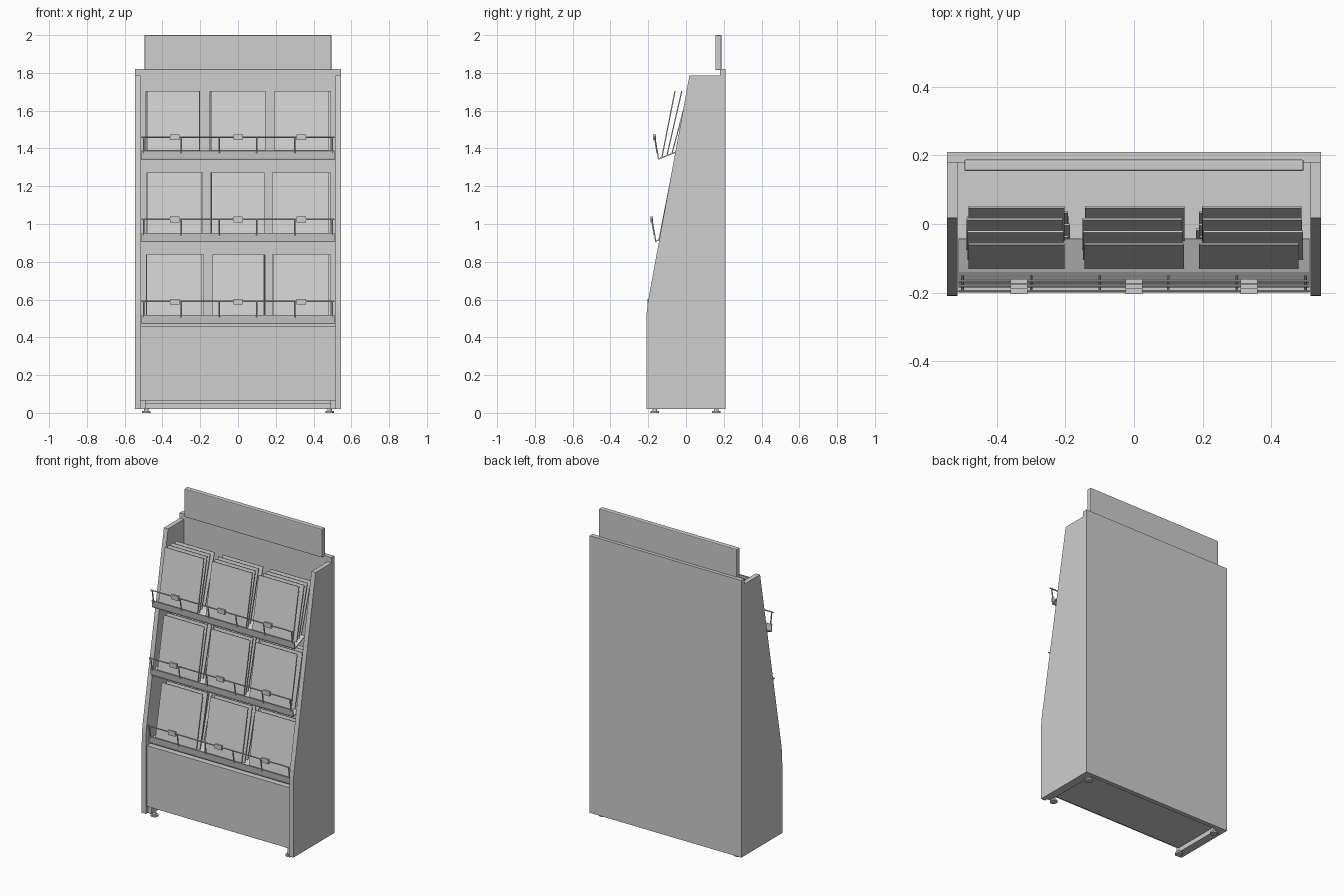
import bpy, bmesh, math, random
from mathutils import Vector

random.seed(4)
if "Cube" in bpy.data.objects:
    bpy.data.objects.remove(bpy.data.objects["Cube"])

grey = bpy.data.materials.new("light grey")
grey.use_nodes = True
GREY = (0.62, 0.62, 0.62, 1)
grey.diffuse_color = GREY
grey.node_tree.nodes["Principled BSDF"].inputs["Base Color"].default_value = GREY


def finish(name, bm):
    bmesh.ops.recalc_face_normals(bm, faces=bm.faces)
    mesh = bpy.data.meshes.new(name)
    bm.to_mesh(mesh)
    bm.free()
    mesh.materials.append(grey)
    obj = bpy.data.objects.new(name, mesh)
    bpy.context.collection.objects.link(obj)
    return obj


def extrude(name, profile, x0, x1):
    """Extrude a closed (y, z) profile from x0 to x1."""
    bm = bmesh.new()
    face = bm.faces.new([bm.verts.new((x0, y, z)) for y, z in profile])
    new = bmesh.ops.extrude_face_region(bm, geom=[face])["geom"]
    verts = [v for v in new if isinstance(v, bmesh.types.BMVert)]
    bmesh.ops.translate(bm, verts=verts, vec=(x1 - x0, 0, 0))
    return finish(name, bm)


def box(name, x, y, z):
    return extrude(name, [(y[0], z[0]), (y[1], z[0]), (y[1], z[1]), (y[0], z[1])], *x)


def slab(name, x, a, b, thick):
    """Thin tilted sheet running from point a to point b in the y-z plane."""
    a, b = Vector(a), Vector(b)
    d = (b - a).normalized()
    n = Vector((d.y, -d.x)) * thick
    return extrude(name, [a, b, b + n, a + n], *x)


def rod(name, a, b, radius, sides=8):
    a, b = Vector(a), Vector(b)
    bm = bmesh.new()
    bmesh.ops.create_cone(bm, cap_ends=True, segments=sides, radius1=radius,
                          radius2=radius, depth=(b - a).length)
    turn = Vector((0, 0, 1)).rotation_difference(b - a).to_matrix()
    bmesh.ops.rotate(bm, verts=bm.verts, matrix=turn)
    bmesh.ops.translate(bm, verts=bm.verts, vec=(a + b) / 2)
    return finish(name, bm)


# Cabinet shell
side = [(0.18, 0.02), (-0.21, 0.02), (-0.21, 0.46), (-0.208, 0.53), (-0.203, 0.58),
        (0.018, 1.785), (0.18, 1.785)]
for name, s in (("left", 1), ("right", -1)):
    extrude(name + "_side_panel", side, s * 0.515, s * 0.545)
    box(name + "_base_strip", (s * 0.49, s * 0.515), (-0.19, 0.18), (0.02, 0.065))
    for end, y in (("front", -0.165), ("back", 0.16)):
        rod(f"{name}_{end}_foot", (s * 0.485, y, 0), (s * 0.485, y, 0.01), 0.023, 16)
        rod(f"{name}_{end}_foot_stem", (s * 0.485, y, 0.01), (s * 0.485, y, 0.025), 0.012, 12)
box("back_panel", (-0.545, 0.545), (0.18, 0.21), (0.02, 1.82))
box("front_panel", (-0.515, 0.515), (-0.198, -0.172), (0.065, 0.46))
box("cabinet_top", (-0.515, 0.515), (-0.172, 0.18), (0.435, 0.46))
box("cabinet_floor", (-0.515, 0.515), (-0.172, 0.18), (0.05, 0.065))

# Header board with softened edges
header = box("header_board", (-0.495, 0.495), (0.155, 0.188), (1.815, 2.0))
bevel = header.modifiers.new("soft_edges", "BEVEL")
bevel.width = 0.005
bevel.segments = 2

# Shelves with wire guards and brochure stacks
shelves = [
    ("top", -0.148, 1.34, 1.705, ((-0.483, -0.203), (-0.144, 0.146), (0.19, 0.48))),
    ("middle", -0.163, 0.905, 1.272, ((-0.48, -0.19), (-0.14, 0.14), (0.18, 0.478))),
    ("bottom", -0.178, 0.47, 0.838, ((-0.484, -0.19), (-0.135, 0.135), (0.187, 0.48))),
]
for level, y, z, top, stacks in shelves:
    full = (-0.512, 0.512)
    slab(level + "_shelf_tray", full, (y, z), (y + 0.106, z + 0.042), -0.006)
    slab(level + "_shelf_lip", full, (y, z), (y - 0.007, z + 0.047), 0.006)

    # Wire guard
    low, high = (y - 0.004, z + 0.035), (y - 0.018, z + 0.12)
    rod(level + "_guard_rail", (-0.512, *high), (0.512, *high), 0.004)
    for i in range(6):
        x = -0.5 + i * 0.2
        rod(f"{level}_guard_post_{i + 1}", (x, *low), (x, *high), 0.004)
    for i in range(3):
        x = (i - 1) * 0.335
        box(f"{level}_label_clip_{i + 1}", (x - 0.025, x + 0.025),
            (high[0] - 0.008, high[0] + 0.006), (high[1] - 0.016, high[1] + 0.014))

    # Fanned brochures, four in each stack
    for s, (x0, x1) in enumerate(stacks):
        for i in range(4):
            dx = random.uniform(-0.008, 0.014) if i else 0
            foot = (y + 0.018 + 0.027 * i, z + 0.016 + 0.011 * i)
            head = (y + 0.087 + 0.036 * i, top)
            slab(f"{level}_brochure_{s + 1}_{i + 1}", (x0 + dx, x1 + dx), foot, head, 0.006)
